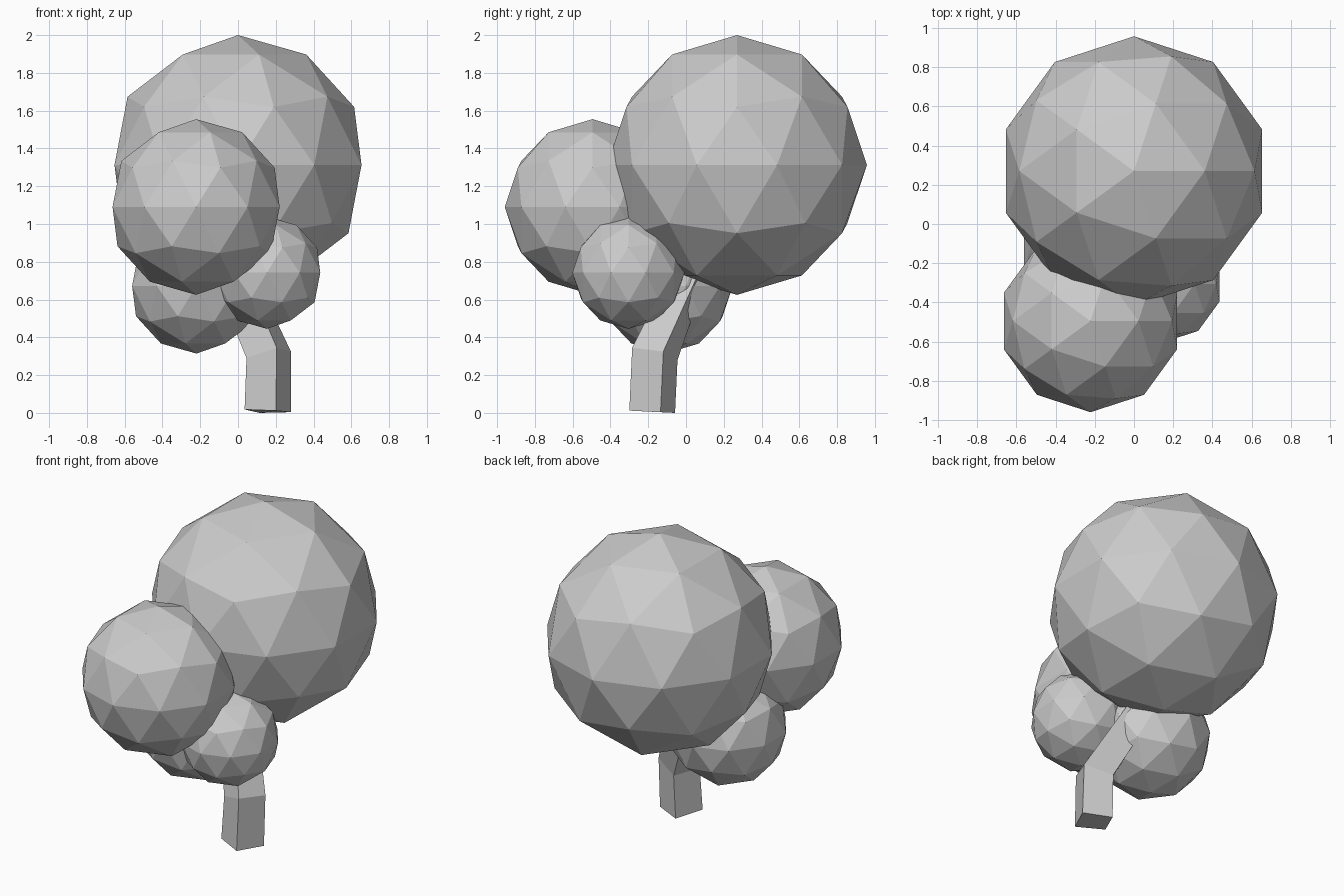
import bpy, bmesh

if "Cube" in bpy.data.objects:
    bpy.data.objects.remove(bpy.data.objects["Cube"])


def foliage(name, centre, radius):
    """Flat-shaded leaf ball."""
    bpy.ops.mesh.primitive_ico_sphere_add(subdivisions=2, radius=radius, location=centre)
    bpy.context.object.name = name


def loft(name, rings):
    """Closed prism skinned through four-point rings."""
    bm = bmesh.new()
    loops = [[bm.verts.new(p) for p in ring] for ring in rings]
    for low, high in zip(loops, loops[1:]):
        for i in range(4):
            j = (i + 1) % 4
            bm.faces.new((low[i], low[j], high[j], high[i]))
    bm.faces.new(loops[0][::-1])
    bm.faces.new(loops[-1])
    bmesh.ops.recalc_face_normals(bm, faces=bm.faces)
    mesh = bpy.data.meshes.new(name)
    bm.to_mesh(mesh)
    bm.free()
    bpy.context.collection.objects.link(bpy.data.objects.new(name, mesh))


# Leaf clusters
foliage("crown_foliage", (0, 0.27, 1.3125), 0.6875)
foliage("front_foliage", (-0.222, -0.495, 1.09), 0.465)
foliage("right_foliage", (0.153, -0.305, 0.742), 0.297)
foliage("left_foliage", (-0.22, -0.11, 0.672), 0.358)

# Bent square trunk, leaning back and left into the crown
loft("trunk", [
    [(0.035, -0.22, 0.018), (0.20, -0.30, 0.012), (0.28, -0.135, 0.004), (0.115, -0.058, 0)],
    [(0.045, -0.205, 0.29), (0.205, -0.285, 0.345), (0.28, -0.12, 0.325), (0.12, -0.045, 0.28)],
    [(-0.12, -0.03, 0.70), (0.02, -0.07, 0.78), (0.07, 0.08, 0.77), (-0.07, 0.10, 0.70)],
])
